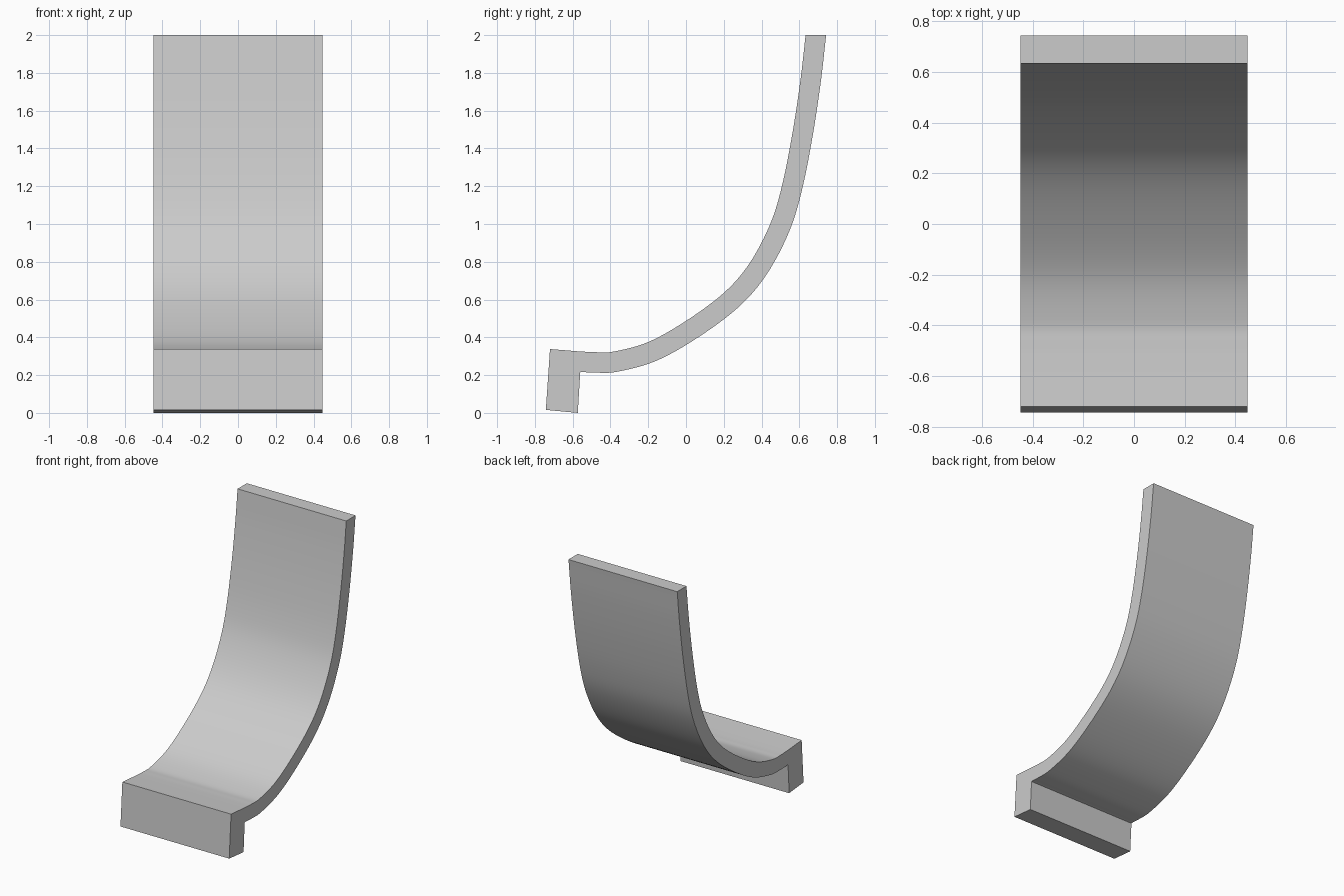
import bpy, bmesh, math
from mathutils import Vector

cube = bpy.data.objects.get("Cube")
if cube:
    bpy.data.objects.remove(cube, do_unlink=True)

HALF_WIDTH = 0.447
THICKNESS = 0.108
TOP = 2.0
STEPS = 6

# Plain grey material
grey = bpy.data.materials.new("plain_grey")
grey.use_nodes = True
colour = (0.6, 0.6, 0.6, 1)
grey.diffuse_color = colour
grey.node_tree.nodes["Principled BSDF"].inputs["Base Color"].default_value = colour


def smooth_path(points):
    """Catmull-Rom curve through the points."""
    pts = [Vector(p) for p in points]
    pts = [2 * pts[0] - pts[1]] + pts + [2 * pts[-1] - pts[-2]]
    path = []
    for a, b, c, d in zip(pts, pts[1:], pts[2:], pts[3:]):
        for i in range(STEPS):
            t = i / STEPS
            path.append(0.5 * (2 * b + (c - a) * t + (2 * a - 5 * b + 4 * c - d) * t * t
                               + (3 * b - a - 3 * c + d) * t ** 3))
    return path + [pts[-2]]


def offset_path(path, distance):
    """Copy of the path moved to its right-hand side."""
    result = []
    for i, p in enumerate(path):
        along = (path[min(i + 1, len(path) - 1)] - path[max(i - 1, 0)]).normalized()
        result.append(p + Vector((along.y, -along.x)) * distance)
    return result


# Curved plate: concave front face, offset back face, level top edge (y, z)
front_face = smooth_path([
    (-0.56, 0.325), (-0.47, 0.321), (-0.38, 0.325), (-0.2, 0.375), (0, 0.487),
    (0.2, 0.635), (0.335, 0.79), (0.446, 1.0), (0.51, 1.21), (0.565, 1.49),
    (0.607, 1.77), (0.633, TOP)])
back_face = offset_path(front_face, THICKNESS)
back_face[0] = Vector((-0.56, 0.215))
back_face[-1] = Vector((0.742, TOP))

# Tilted foot block closes the profile at the lower end
foot_front = [Vector((-0.742, 0.016)), Vector((-0.72, 0.338))]
foot_back = [Vector((-0.573, 0))]
profile = foot_front + front_face + back_face[::-1] + foot_back

# Extrude the profile across the width
bm = bmesh.new()
side = bm.faces.new([bm.verts.new((-HALF_WIDTH, p.x, p.y)) for p in profile])
swept = bmesh.ops.extrude_face_region(bm, geom=[side])
moved = [v for v in swept["geom"] if isinstance(v, bmesh.types.BMVert)]
bmesh.ops.translate(bm, verts=moved, vec=(2 * HALF_WIDTH, 0, 0))
bmesh.ops.recalc_face_normals(bm, faces=bm.faces)

mesh = bpy.data.meshes.new("curved_plate_with_foot")
bm.to_mesh(mesh)
bm.free()
mesh.materials.append(grey)
plate = bpy.data.objects.new("curved_plate_with_foot", mesh)
bpy.context.collection.objects.link(plate)

bpy.ops.object.select_all(action="DESELECT")
plate.select_set(True)
bpy.context.view_layer.objects.active = plate
bpy.ops.object.shade_smooth_by_angle(angle=math.radians(30))
